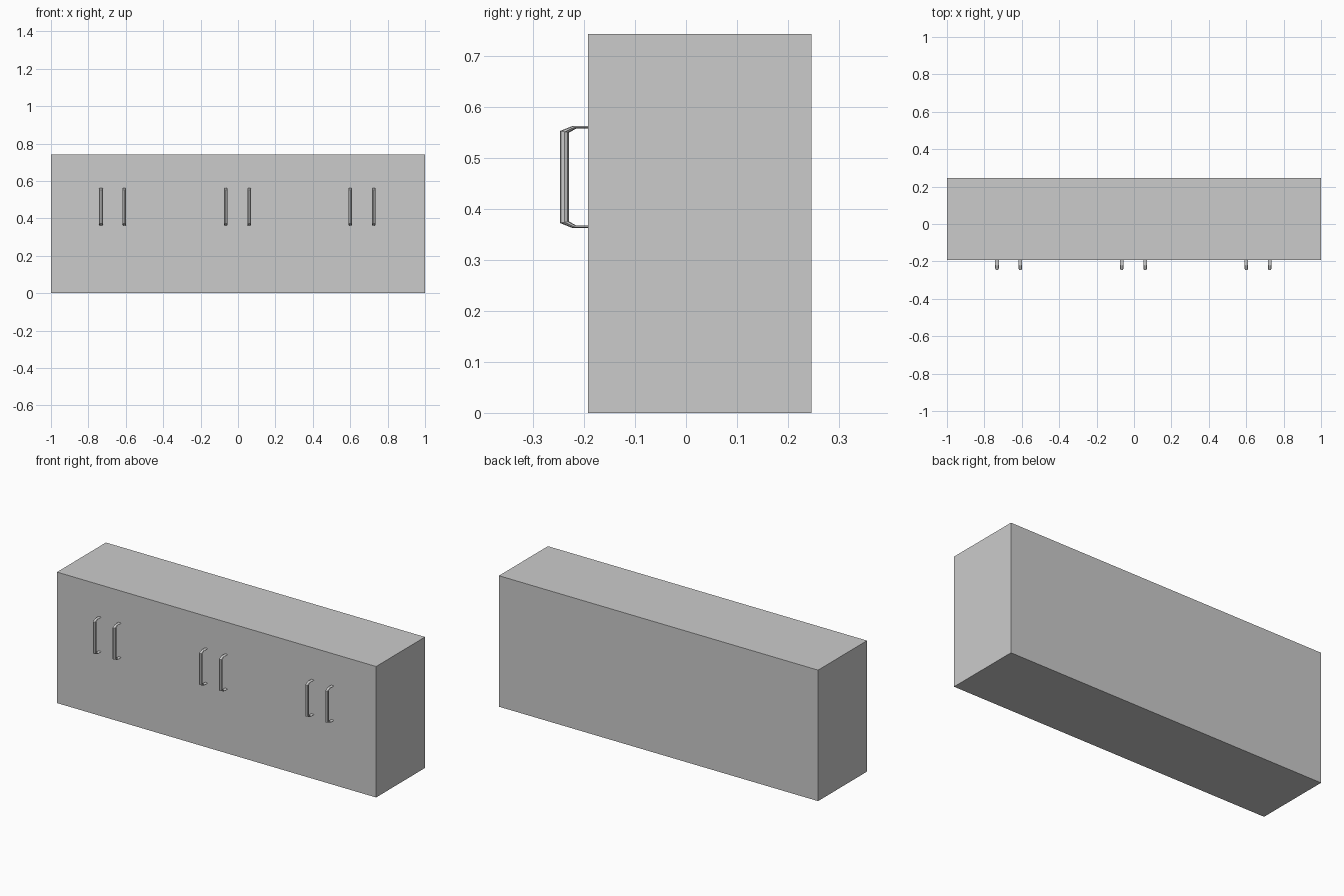
import bpy, bmesh, math
from mathutils import Vector

if "Cube" in bpy.data.objects:
    bpy.data.objects.remove(bpy.data.objects["Cube"])


def finish(name, bm):
    bmesh.ops.recalc_face_normals(bm, faces=bm.faces)
    me = bpy.data.meshes.new(name)
    bm.to_mesh(me)
    bm.free()
    ob = bpy.data.objects.new(name, me)
    bpy.context.collection.objects.link(ob)
    return ob


# cabinet body
bm = bmesh.new()
bmesh.ops.create_cube(bm, size=1)
for v in bm.verts:
    v.co = Vector((v.co.x * 2, v.co.y * 0.438 + 0.027, (v.co.z + 0.5) * 0.742))
finish("cabinet_body", bm)

# handle profile: outer and inner (y, z) points of the upper half
MID_Z, HALF_W, SIDES = 0.462, 0.0095, 8
upper = [((-0.191, 0.562), (-0.191, 0.557)),
         ((-0.222, 0.562), (-0.215, 0.557)),
         ((-0.247, 0.552), (-0.229, 0.549))]
lower = [tuple((y, 2 * MID_Z - z) for y, z in pair) for pair in reversed(upper)]


def handle(name, x):
    bm = bmesh.new()
    rings = []
    for outer, inner in upper + lower:
        o, i = Vector((x, *outer)), Vector((x, *inner))
        mid, half = (o + i) / 2, (o - i) / 2
        ring = []
        for k in range(SIDES):
            a = math.tau * k / SIDES
            ring.append(bm.verts.new(mid + half * math.cos(a)
                                     + Vector((HALF_W * math.sin(a), 0, 0))))
        rings.append(ring)
    for a, b in zip(rings, rings[1:]):
        for k in range(SIDES):
            n = (k + 1) % SIDES
            bm.faces.new((a[k], a[n], b[n], b[k]))
    bm.faces.new(rings[0])
    bm.faces.new(rings[-1])
    finish(name, bm)


# three pairs of door handles
for p, cx in enumerate((-0.67, -0.003, 0.663)):
    handle(f"handle_left_{p + 1}", cx - 0.0625)
    handle(f"handle_right_{p + 1}", cx + 0.0625)
